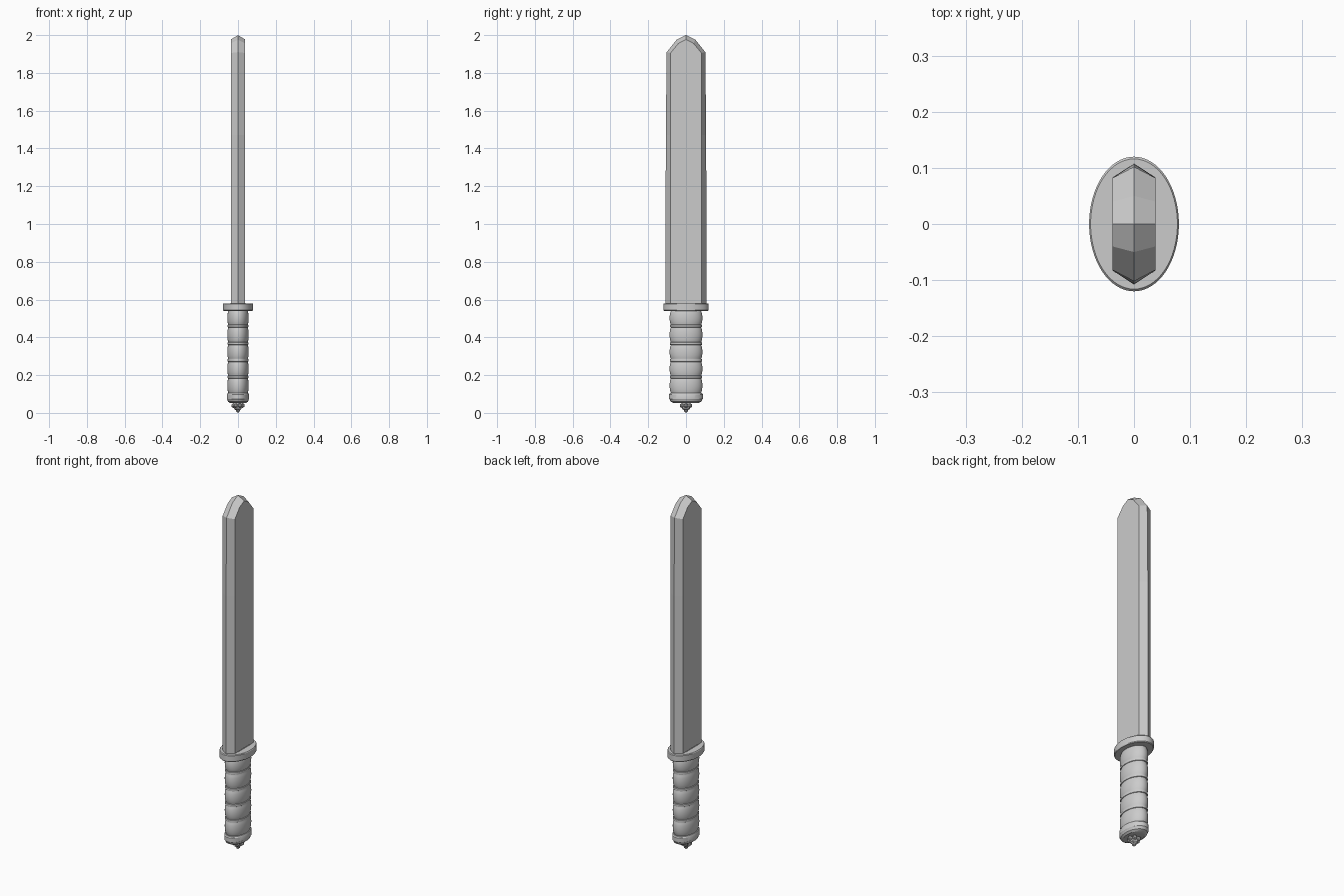
import bpy, bmesh, math

if "Cube" in bpy.data.objects:
    bpy.data.objects.remove(bpy.data.objects["Cube"])


def finish(name, bm, smooth=None):
    bmesh.ops.recalc_face_normals(bm, faces=bm.faces)
    me = bpy.data.meshes.new(name)
    bm.to_mesh(me)
    bm.free()
    ob = bpy.data.objects.new(name, me)
    bpy.context.collection.objects.link(ob)
    if smooth:
        bpy.ops.object.select_all(action='DESELECT')
        ob.select_set(True)
        bpy.context.view_layer.objects.active = ob
        bpy.ops.object.shade_smooth_by_angle(angle=math.radians(smooth))
    return ob


def oval_lathe(name, profile, ratio, sides=48, smooth=30):
    """Stack oval rings from (y half-width, z) pairs and cap both ends."""
    bm = bmesh.new()
    rings = []
    for r, z in profile:
        rings.append([bm.verts.new((r * ratio * math.cos(a), r * math.sin(a), z))
                      for a in (2 * math.pi * i / sides for i in range(sides))])
    for lo, hi in zip(rings, rings[1:]):
        for i in range(sides):
            j = (i + 1) % sides
            bm.faces.new((lo[i], lo[j], hi[j], hi[i]))
    bm.faces.new(rings[0])
    bm.faces.new(rings[-1])
    return finish(name, bm, smooth)


# Blade: sharp outer outline at x = 0, flat inner outline on each side
edge = [(0.108, 0.56), (0.107, 1.47), (0.102, 1.91), (0.05, 1.975), (0, 2.0)]
flat = [(0.083, 0.56), (0.083, 1.47), (0.082, 1.905), (0.04, 1.956), (0, 1.977)]


def mirrored(pts):
    return pts + [(-y, z) for y, z in reversed(pts[:-1])]


bm = bmesh.new()
rim = [bm.verts.new((0, y, z)) for y, z in mirrored(edge)]
for x in (-0.038, 0.038):
    side = [bm.verts.new((x, y, z)) for y, z in mirrored(flat)]
    bm.faces.new(side)
    for i in range(len(rim) - 1):
        bm.faces.new((rim[i], rim[i + 1], side[i + 1], side[i]))
    bm.faces.new((rim[0], side[0], side[-1], rim[-1]))
finish("blade", bm)

# Thin collar at the blade root
bm = bmesh.new()
bmesh.ops.create_cube(bm, size=1)
bmesh.ops.scale(bm, vec=(0.08, 0.116, 0.03), verts=bm.verts)
bmesh.ops.translate(bm, vec=(0, 0, 0.567), verts=bm.verts)
finish("blade_collar", bm)

# Oval guard with softened rims
oval_lathe("guard", [(0.116, 0.54), (0.12, 0.544), (0.12, 0.576), (0.116, 0.58)], 0.667, 64)

# Grip: five bulging segments
bounds = [0.10, 0.19, 0.278, 0.367, 0.46, 0.545]
grip = []
for a, b in zip(bounds, bounds[1:]):
    a, b = a + 0.005, b - 0.005
    for k in range(9):
        t = k / 8
        grip.append((0.079 + 0.008 * math.sin(math.pi * t) ** 0.7, a + (b - a) * t))
oval_lathe("grip", grip, 0.65)

# Thin bands sitting in the grip grooves
for n, z in enumerate(bounds[1:-1]):
    oval_lathe(f"grip_band_{n + 1}", [(0.077, z - 0.009), (0.084, z - 0.006),
               (0.085, z), (0.084, z + 0.006), (0.077, z + 0.009)], 0.65)

# Pommel ring and tapered cap
oval_lathe("pommel", [(0.066, 0.052), (0.082, 0.06), (0.086, 0.07), (0.09, 0.074),
                      (0.09, 0.098), (0.085, 0.104)], 0.65)

# Faceted stud cluster under the pommel
bm = bmesh.new()


def stud(x, y, z, size):
    new = bmesh.ops.create_icosphere(bm, subdivisions=1, radius=size)["verts"]
    bmesh.ops.translate(bm, vec=(x, y, z), verts=new)


stud(0, 0, 0.034, 0.024)
stud(0, 0, 0.016, 0.012)
for i in range(6):
    a = i * math.pi / 3
    stud(0.024 * math.cos(a), 0.024 * math.sin(a), 0.04, 0.013)
low = min(v.co.z for v in bm.verts)
for v in bm.verts:  # stretch slightly so the lowest point meets z = 0
    v.co.z = (v.co.z - low) * 0.055 / (0.055 - low)
finish("pommel_stud", bm)
